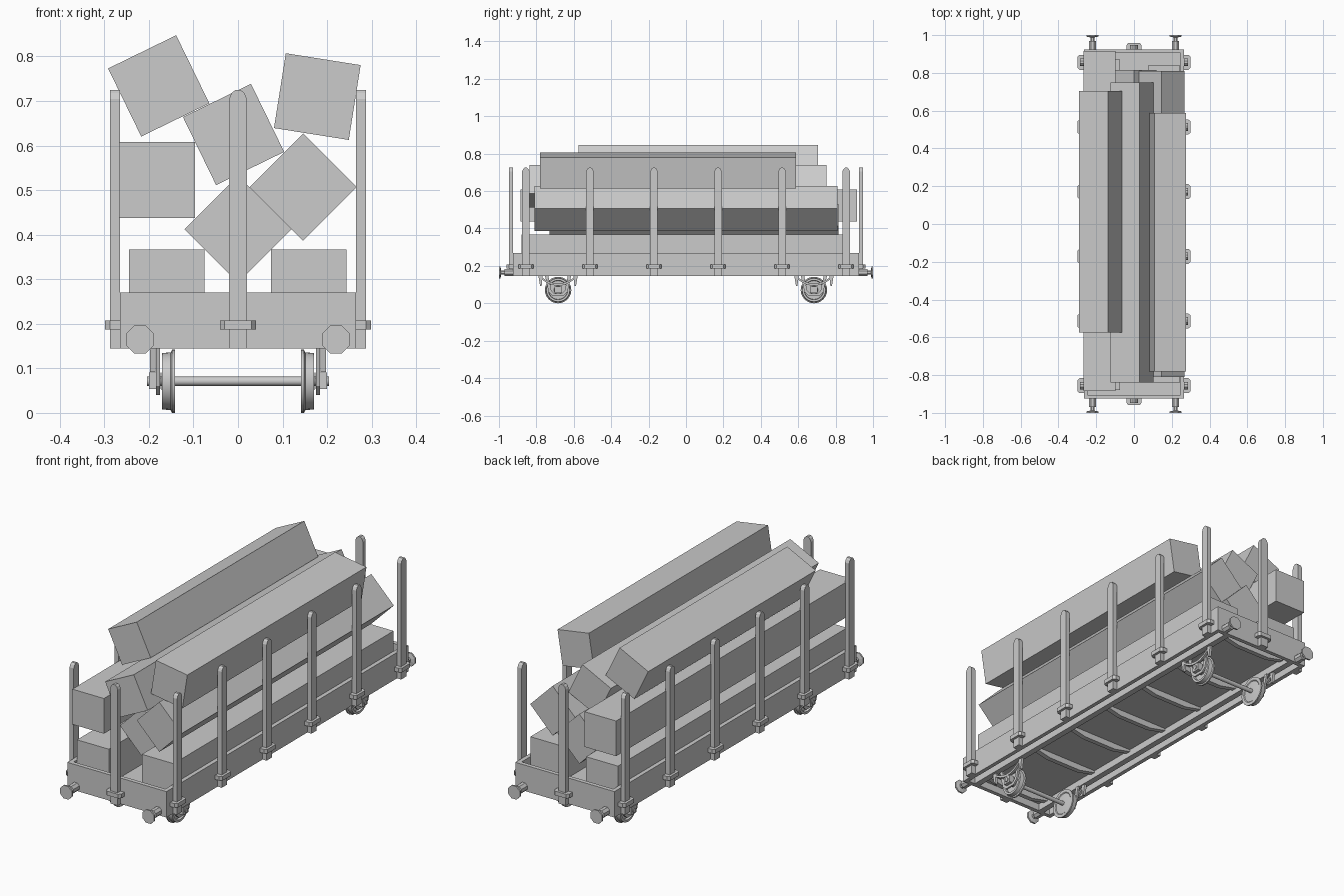
import bpy, bmesh
from math import radians, pi, cos, sin
from mathutils import Matrix, Vector

if "Cube" in bpy.data.objects:
    bpy.data.objects.remove(bpy.data.objects["Cube"])

grey = bpy.data.materials.new("plain grey")
grey.use_nodes = True
tone = (0.6, 0.6, 0.6, 1)
grey.diffuse_color = tone
grey.node_tree.nodes["Principled BSDF"].inputs["Base Color"].default_value = tone


def finish(name, bm, smooth=False):
    bmesh.ops.recalc_face_normals(bm, faces=bm.faces)
    mesh = bpy.data.meshes.new(name)
    bm.to_mesh(mesh)
    bm.free()
    mesh.materials.append(grey)
    obj = bpy.data.objects.new(name, mesh)
    bpy.context.collection.objects.link(obj)
    if smooth:
        bpy.ops.object.select_all(action="DESELECT")
        obj.select_set(True)
        bpy.context.view_layer.objects.active = obj
        bpy.ops.object.shade_smooth_by_angle(angle=radians(35))
    return obj


def add_box(bm, x, y, z, turn=0):
    """Box from three (low, high) ranges, turned about its own y axis."""
    mid = Vector([sum(r) / 2 for r in (x, y, z)])
    size = [r[1] - r[0] for r in (x, y, z)]
    bmesh.ops.create_cube(bm, size=1, matrix=Matrix.Translation(mid)
                          @ Matrix.Rotation(radians(turn), 4, "Y") @ Matrix.Diagonal((*size, 1)))


def add_prism(bm, outline, to_world, depth):
    """Flat outline pushed along a depth vector."""
    face = bm.faces.new([bm.verts.new(to_world(a, b)) for a, b in outline])
    out = bmesh.ops.extrude_face_region(bm, geom=[face], use_keep_orig=True)
    bmesh.ops.translate(bm, vec=depth,
                        verts=[v for v in out["geom"] if isinstance(v, bmesh.types.BMVert)])


def add_lathe(bm, profile, centre, axis, sides, phase=0):
    """Closed solid turned from (distance, radius) pairs along x or y."""
    rings = []
    for d, r in profile:
        ring = []
        for i in range(sides):
            a = 2 * pi * (i + phase) / sides
            p = (d, r * cos(a), r * sin(a)) if axis == "X" else (r * cos(a), d, r * sin(a))
            ring.append(bm.verts.new(Vector(centre) + Vector(p)))
        rings.append(ring)
    for low, high in zip(rings, rings[1:]):
        for i in range(sides):
            j = (i + 1) % sides
            bm.faces.new((low[i], low[j], high[j], high[i]))
    bm.faces.new(rings[0])
    bm.faces.new(rings[-1])


# Open wagon body: deck, side boards and end boards
W, L, LOW, RIM = 0.265, 0.925, 0.145, 0.27
bm = bmesh.new()
add_box(bm, (-W + .01, W - .01), (-L + .01, L - .01), (0.18, 0.197))
finish("deck", bm)
bm = bmesh.new()
for s in (-1, 1):
    add_box(bm, sorted((s * W, s * (W - .02))), (-L, L), (LOW, RIM))
    add_box(bm, (-W + .02, W - .02), sorted((s * L, s * (L - .02))), (LOW, RIM))
finish("body_boards", bm)

# Underframe: long beams and cross beams that are deeper in the middle
bm = bmesh.new()
for s in (-1, 1):
    add_box(bm, sorted((s * .18, s * .21)), (-L + .02, L - .02), (LOW, 0.182))
finish("long_beams", bm)
bm = bmesh.new()
cross = [(-.18, .182), (-.18, .17), (-.09, .15), (.09, .15), (.18, .17), (.18, .182)]
for y in (-.856, -.513, -.257, 0, .257, .513, .856):
    add_prism(bm, cross, lambda a, b: (a, y - .012, b), (0, .024, 0))
finish("cross_beams", bm)


# Upright stakes with rounded tops, each held by a bracket
def stake(name, x, y, direction):
    out = Vector(direction)
    side = Vector((out.y, out.x, 0))
    base = Vector((x, y, 0))
    w = .02
    outline = [(-w, LOW), (w, LOW), (w, .705), (w * .7, .718), (w * .3, .725),
               (-w * .3, .725), (-w * .7, .718), (-w, .705)]
    bm = bmesh.new()
    add_prism(bm, outline, lambda a, b: base + side * a + Vector((0, 0, b)), out * .022)
    finish(name, bm)
    bm = bmesh.new()
    bracket = [(-.04, 0), (-.04, .022), (-.03, .034), (.03, .034), (.04, .022), (.04, 0)]
    add_prism(bm, bracket, lambda a, b: base + side * a + out * b + Vector((0, 0, .187)),
              (0, 0, .02))
    finish(name + "_bracket", bm)


for s, word in ((1, "left"), (-1, "right")):
    for i in range(6):
        stake(f"{word}_stake_{i + 1}", s * W, -.856 + i * .3424, (s, 0, 0))
for s, word in ((1, "back"), (-1, "front")):
    stake(f"{word}_stake", 0, s * L, (0, s, 0))

# Buffers: thick sleeve, thin rod, octagonal head
for s, word in ((1, "back"), (-1, "front")):
    for t, hand in ((1, "left"), (-1, "right")):
        bm = bmesh.new()
        prof = [(0, .021), (.045, .021), (.045, .012), (.063, .012), (.067, .034), (.075, .034)]
        add_lathe(bm, [(s * d, r) for d, r in prof], (t * .22, s * L, .165), "Y", 8, .5)
        finish(f"{word}_{hand}_buffer", bm)

# Running gear
AX = 0.071
for y, word in ((.684, "back"), (-.684, "front")):
    bm = bmesh.new()
    add_lathe(bm, [(-.204, .0105), (.204, .0105)], (0, y, AX), "X", 12)
    finish(word + "_axle", bm, True)
    for s, hand in ((1, "left"), (-1, "right")):
        # Wheel with inner flange and dished outer face
        bm = bmesh.new()
        prof = [(.141, .02), (.144, .052), (.141, .056), (.141, .071), (.148, .071), (.151, .065),
                (.171, .063), (.171, .052), (.158, .05), (.158, .022), (.172, .02)]
        add_lathe(bm, [(s * d, r) for d, r in prof], (0, y, AX), "X", 24)
        finish(f"{word}_{hand}_wheel", bm, True)

        # Axle guard: two sloping legs joined under the axle box
        bm = bmesh.new()
        guard = [(-.07, .147), (-.05, .06), (-.028, .04), (.028, .04), (.05, .06), (.07, .147),
                 (.052, .147), (.036, .068), (.02, .053), (-.02, .053), (-.036, .068), (-.052, .147)]
        add_prism(bm, guard, lambda a, b: (s * .175, y + a, b), (s * .009, 0, 0))
        add_box(bm, sorted((s * .174, s * .2)), (y - .02, y + .02), (AX - .017, AX + .02))
        finish(f"{word}_{hand}_axle_guard", bm)

        # Drooping leaf spring on two hangers
        bm = bmesh.new()
        arc = [(i / 5 * .085, .094 + .032 * (i / 5) ** 2) for i in range(-5, 6)]
        strip = arc + [(a, b + .012) for a, b in reversed(arc)]
        add_prism(bm, strip, lambda a, b: (s * .186, y + a, b), (s * .012, 0, 0))
        for t in (-1, 1):
            hanger = [(t * .082, .147), (t * .105, .147), (t * .096, .092), (t * .088, .092)]
            add_prism(bm, hanger, lambda a, b: (s * .185, y + a, b), (s * .013, 0, 0))
        finish(f"{word}_{hand}_spring", bm)

# Load of square timbers: centre x, centre z, turn, near end, far end
timbers = [(-.16, .282, 0, -.88, .87), (.159, .282, 0, -.84, .84),
           (0, .412, 45, -.73, .815), (.146, .507, 45, -.81, .81),
           (-.182, .523, 0, -.885, .915), (-.01, .625, -26, -.838, .75),
           (-.178, .734, -26, -.575, .705), (.178, .71, 9, -.78, .588)]
for i, (x, z, turn, near, far) in enumerate(timbers):
    bm = bmesh.new()
    h = .085
    add_box(bm, (x - h, x + h), (near, far), (z - h, z + h), turn)
    finish(f"timber_{i + 1}", bm)
